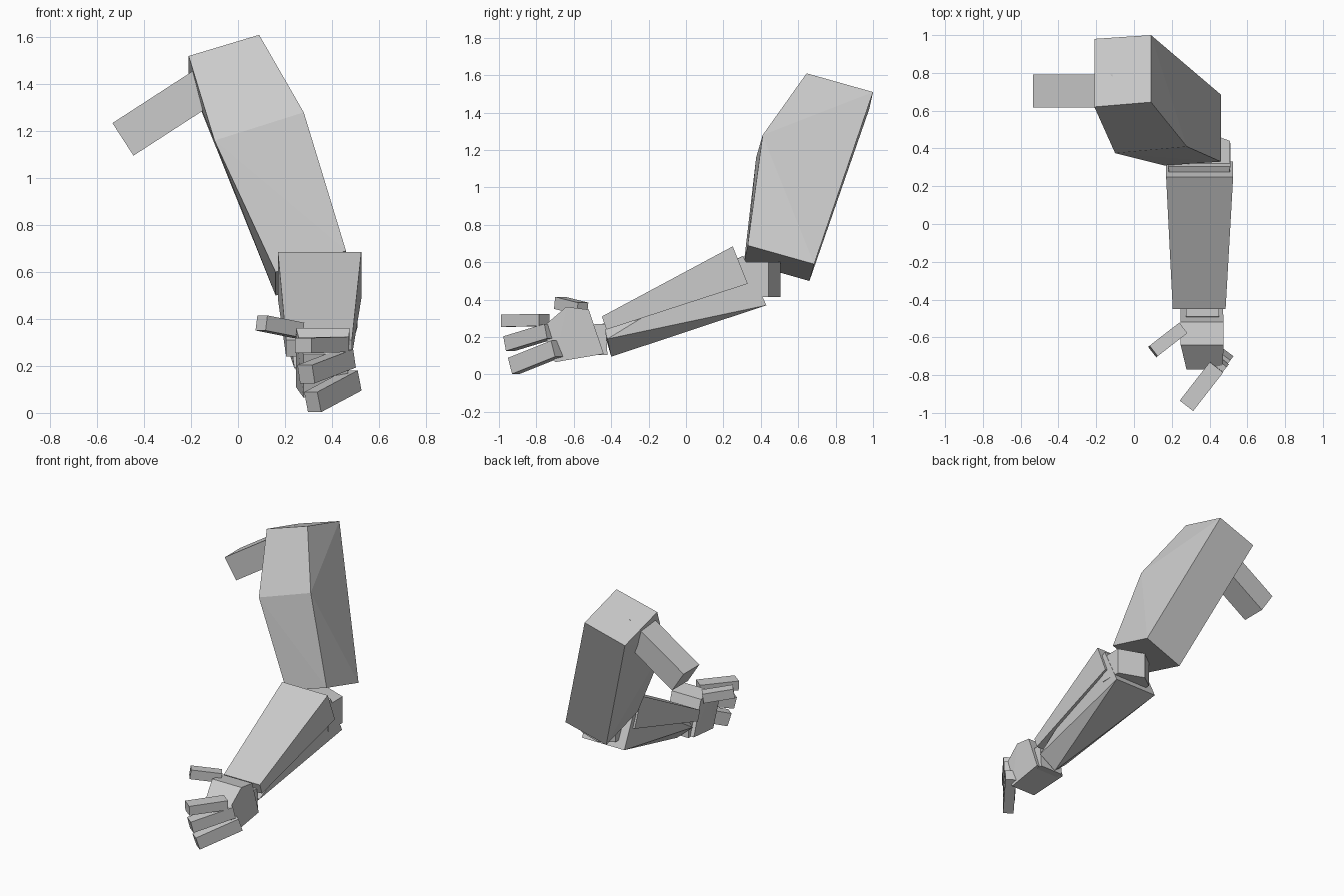
import bpy, bmesh
from mathutils import Vector


def hull(name, points):
    """Flat-faced convex block around a few corner points."""
    bm = bmesh.new()
    for p in points:
        bm.verts.new(p)
    bmesh.ops.convex_hull(bm, input=bm.verts)
    bmesh.ops.dissolve_limit(bm, angle_limit=0.02, verts=bm.verts, edges=bm.edges)
    bmesh.ops.recalc_face_normals(bm, faces=bm.faces)
    me = bpy.data.meshes.new(name)
    bm.to_mesh(me)
    bm.free()
    ob = bpy.data.objects.new(name, me)
    bpy.context.collection.objects.link(ob)
    return ob


def bar(name, start, end, width, height):
    """Square bar between two points, its width kept level."""
    a, b = Vector(start), Vector(end)
    d = (b - a).normalized()
    side = d.cross(Vector((0, 0, 1))).normalized()
    up = side.cross(d)
    return hull(name, [p + side * s * width / 2 + up * u * height / 2
                       for p in (a, b) for s in (-1, 1) for u in (-1, 1)])


def prism_x(profile, x0, x1):
    return [(x, y, z) for x in (x0, x1) for y, z in profile]


# upper arm: bent front, flat back
hull("upper_arm", [
    (-0.21, 0.62, 1.52), (0.09, 0.645, 1.61), (0.09, 1.00, 1.51), (-0.21, 0.98, 1.42),
    (-0.10, 0.375, 1.16), (0.28, 0.41, 1.28),
    (0.16, 0.31, 0.60), (0.46, 0.33, 0.69), (0.46, 0.685, 0.59), (0.16, 0.66, 0.50)])

# shoulder connector
bar("shoulder_bar", (-0.49, 0.703, 1.165), (-0.07, 0.703, 1.437), 0.175, 0.165)

# elbow joint block
elbow = [(0.508, 0.28), (0.508, 0.44), (0.33, 0.505), (0.24, 0.44), (0.24, 0.28)]
hull("elbow_joint", [(x, y, z) for x, y in elbow for z in (0.415, 0.60)])

# forearm: upper shell and lower wedge that narrows to a diamond at the wrist
hull("forearm_upper", prism_x([(0.25, 0.685), (0.33, 0.485)], 0.17, 0.525)
     + prism_x([(-0.45, 0.31), (-0.425, 0.24)], 0.205, 0.485))
hull("forearm_lower", prism_x([(0.305, 0.635), (0.43, 0.37)], 0.18, 0.51)
     + [(0.46, -0.42, 0.19), (0.24, -0.42, 0.19), (0.35, -0.45, 0.27), (0.35, -0.40, 0.095)])

# wrist and palm
hull("wrist", prism_x([(-0.49, 0.27), (-0.43, 0.27), (-0.42, 0.105), (-0.52, 0.105)], 0.275, 0.45))
hull("palm", prism_x([(-0.52, 0.347), (-0.64, 0.362)], 0.247, 0.475)
     + prism_x([(-0.44, 0.11)], 0.247, 0.47)
     + prism_x([(-0.77, 0.25), (-0.70, 0.066)], 0.278, 0.468))

# fingers and thumb
for name, start, end, w, h in (
        ("index_finger", (0.437, -0.758, 0.292), (0.278, -0.962, 0.287), 0.09, 0.065),
        ("middle_finger", (0.465, -0.725, 0.232), (0.29, -0.945, 0.165), 0.08, 0.08),
        ("lower_finger", (0.49, -0.69, 0.138), (0.318, -0.92, 0.046), 0.07, 0.09),
        ("thumb", (0.257, -0.553, 0.352), (0.10, -0.675, 0.383), 0.07, 0.065)):
    bar(name, start, end, w, h)
